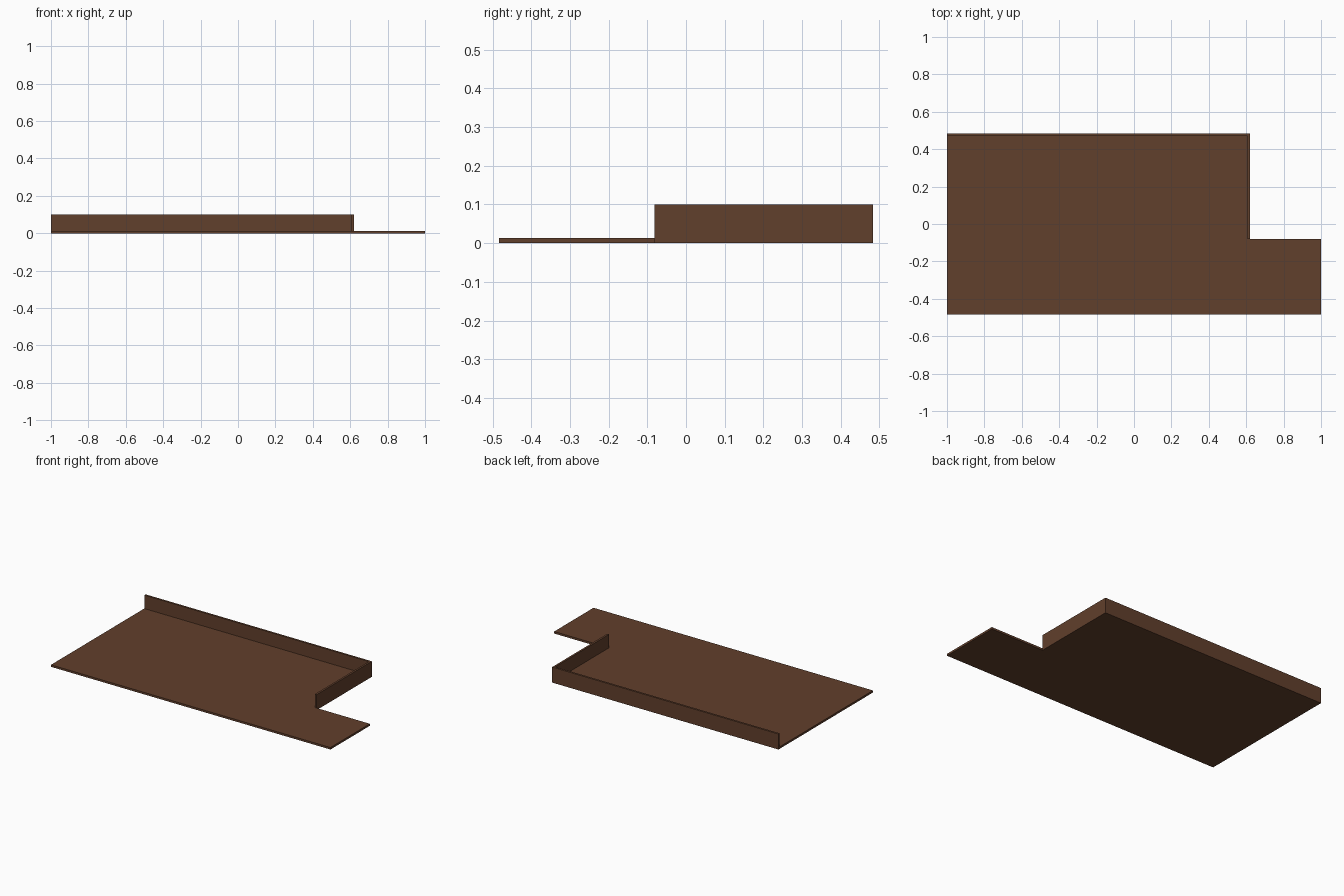
import bpy, bmesh
from mathutils import Vector

if "Cube" in bpy.data.objects:
    bpy.data.objects.remove(bpy.data.objects["Cube"])

T = 0.013  # sheet thickness
brown = bpy.data.materials.new("dark brown")
brown.diffuse_color = (0.12, 0.05, 0.025, 1)
brown.use_nodes = True
brown.node_tree.nodes["Principled BSDF"].inputs["Base Color"].default_value = brown.diffuse_color


def box(name, lo, hi):
    bm = bmesh.new()
    bmesh.ops.create_cube(bm, size=1)
    lo, hi = Vector(lo), Vector(hi)
    for v in bm.verts:
        v.co = Vector([lo[i] + (v.co[i] + 0.5) * (hi[i] - lo[i]) for i in range(3)])
    me = bpy.data.meshes.new(name)
    bm.to_mesh(me)
    bm.free()
    me.materials.append(brown)
    ob = bpy.data.objects.new(name, me)
    bpy.context.collection.objects.link(ob)
    return ob


# main floor and the lower side tab
box("floor_panel", (-1, -0.483, 0), (0.62, 0.483, T))
box("side_tab", (0.62, -0.483, 0), (1, -0.081, T))
# upright rims along the back and the right side
box("back_rim", (-1, 0.483 - T, T), (0.62, 0.483, 0.1))
box("right_rim", (0.62 - T, -0.081, T), (0.62, 0.483 - T, 0.1))
